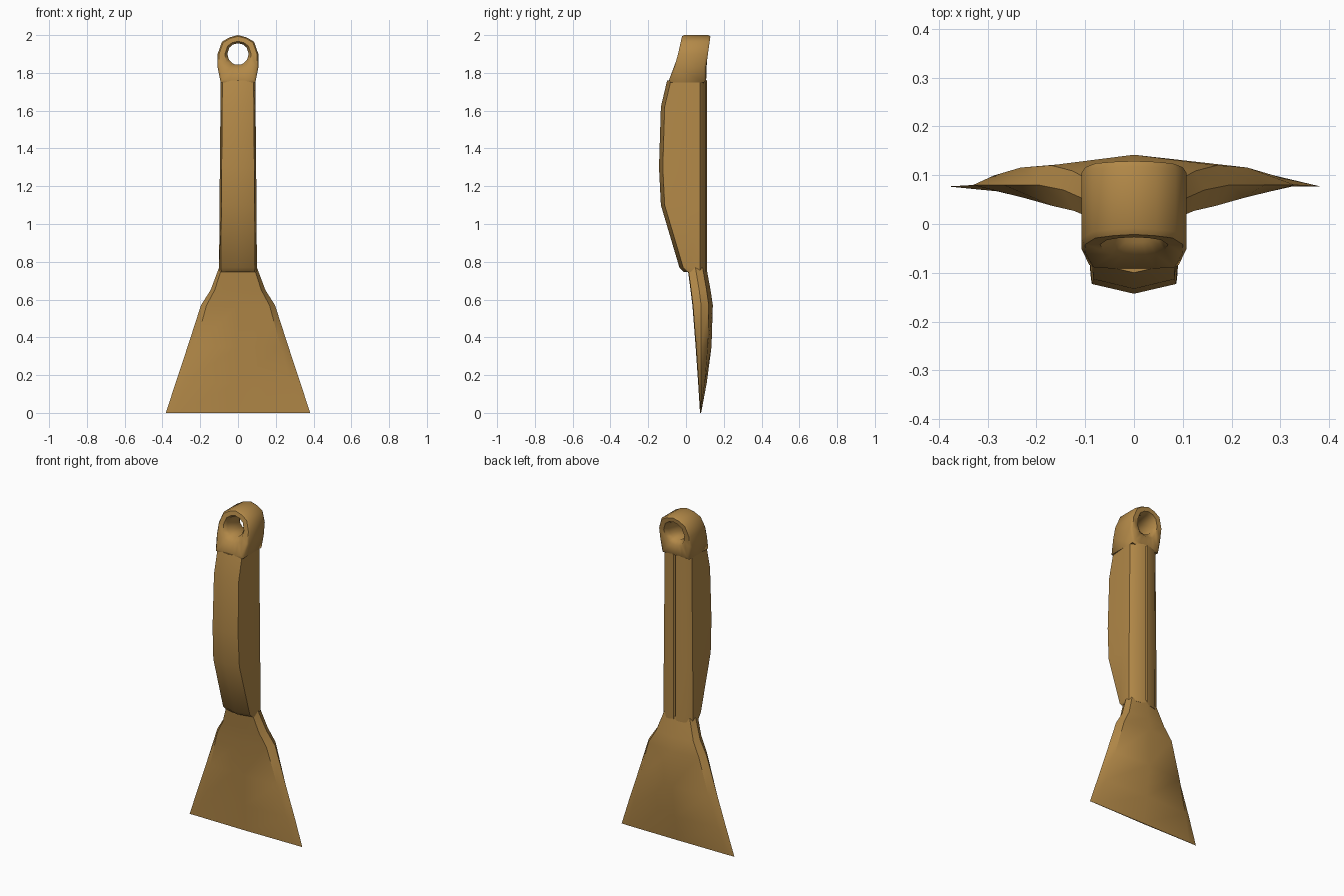
import bpy, bmesh, math

cube = bpy.data.objects.get("Cube")
if cube:
    bpy.data.objects.remove(cube, do_unlink=True)

COLOUR = (0.45, 0.25, 0.065, 1)
mat = bpy.data.materials.new("golden_brown")
mat.use_nodes = True
mat.diffuse_color = COLOUR
mat.node_tree.nodes["Principled BSDF"].inputs["Base Color"].default_value = COLOUR


def finish(name, bm, angle):
    bmesh.ops.recalc_face_normals(bm, faces=bm.faces)
    mesh = bpy.data.meshes.new(name)
    bm.to_mesh(mesh)
    bm.free()
    mesh.materials.append(mat)
    obj = bpy.data.objects.new(name, mesh)
    bpy.context.collection.objects.link(obj)
    bpy.ops.object.select_all(action='DESELECT')
    obj.select_set(True)
    bpy.context.view_layer.objects.active = obj
    bpy.ops.object.shade_smooth_by_angle(angle=math.radians(angle))


def bridge(bm, a, b):
    n = len(a)
    for i in range(n):
        bm.faces.new((a[i], a[(i + 1) % n], b[(i + 1) % n], b[i]))


def loft(name, sections, angle):
    """Each section is (z, half outline from front centre to back centre), mirrored in x."""
    bm = bmesh.new()
    rings = []
    for z, half in sections:
        outline = half + [(-x, y) for x, y in half[-2:0:-1]]
        rings.append([bm.verts.new((x, y, z)) for x, y in outline])
    for a, b in zip(rings, rings[1:]):
        bridge(bm, a, b)
    bm.faces.new(rings[0])
    bm.faces.new(rings[-1])
    finish(name, bm, angle)


def lerp(table, z):
    for (z0, a), (z1, b) in zip(table, table[1:]):
        if z <= z1:
            return a + (b - a) * max(0, z - z0) / (z1 - z0)
    return table[-1][1]


# Grip: bulging ridged front, rounded back with a fine centre groove
def grip_section(z, w, front):
    return (z, [(0, front), (w * 0.9, front + 0.02), (w, 0.02), (w, 0.075),
                (w * 0.65, 0.102), (0.006, 0.11), (0, 0.1)])


loft("grip", [grip_section(*s) for s in (
    (0.745, 0.097, -0.01), (0.77, 0.1, -0.035), (1.1, 0.098, -0.133),
    (1.3, 0.096, -0.143), (1.62, 0.093, -0.133), (1.76, 0.092, -0.1))], 40)


# Blade: nearly flat front, domed back, tapering to a sharp lower edge
def blade_section(z, w, front, back, side):
    return (z, [(0, front), (w * 0.85, front + 0.003), (w, side),
                (w * 0.87, side + (back - side) * 0.65), (0, back)])


loft("blade", [blade_section(*s) for s in (
    (0, 0.382, 0.074, 0.08, 0.077), (0.16, 0.33, 0.064, 0.11, 0.08),
    (0.35, 0.267, 0.051, 0.135, 0.08), (0.57, 0.196, 0.034, 0.142, 0.08),
    (0.65, 0.145, 0.024, 0.13, 0.07), (0.77, 0.1, 0.008, 0.108, 0.05))], 40)

# Hanging eye: a rounded outline around a hole, slanted front to back by height
FRONT = [(1.74, -0.1), (1.82, -0.065), (1.9, -0.042), (2, -0.02)]
BACK = [(1.74, 0.108), (1.82, 0.105), (2, 0.13)]
HALF = [(0, 1.745), (0.05, 1.745), (0.092, 1.75), (0.108, 1.83), (0.108, 1.9),
        (0.085, 1.965), (0.045, 1.988), (0, 2)]
outer = HALF + [(-x, z) for x, z in HALF[-2:0:-1]]
centre, radius = 1.9, 0.057


def eye_loop(bm, scale, side, inset):
    """Outline blended towards the hole: scale 0 is the hole, 1 the rim."""
    verts = []
    for x, z in outer:
        d = math.hypot(x, z - centre)
        hx, hz = x / d * radius, (z - centre) / d * radius + centre
        px, pz = hx + (x - hx) * scale, hz + (z - hz) * scale
        y = lerp(FRONT, pz) + inset if side < 0 else lerp(BACK, pz) - inset
        verts.append(bm.verts.new((px, y, pz)))
    return verts


bm = bmesh.new()
loops = [eye_loop(bm, *s) for s in (
    (1, -1, 0.012), (0.85, -1, 0), (0.25, -1, 0), (0, -1, 0.02),
    (0, 1, 0.025), (0.25, 1, 0), (0.85, 1, 0), (1, 1, 0.012))]
for a, b in zip(loops, loops[1:] + loops[:1]):
    bridge(bm, a, b)
finish("hanging_eye", bm, 50)
